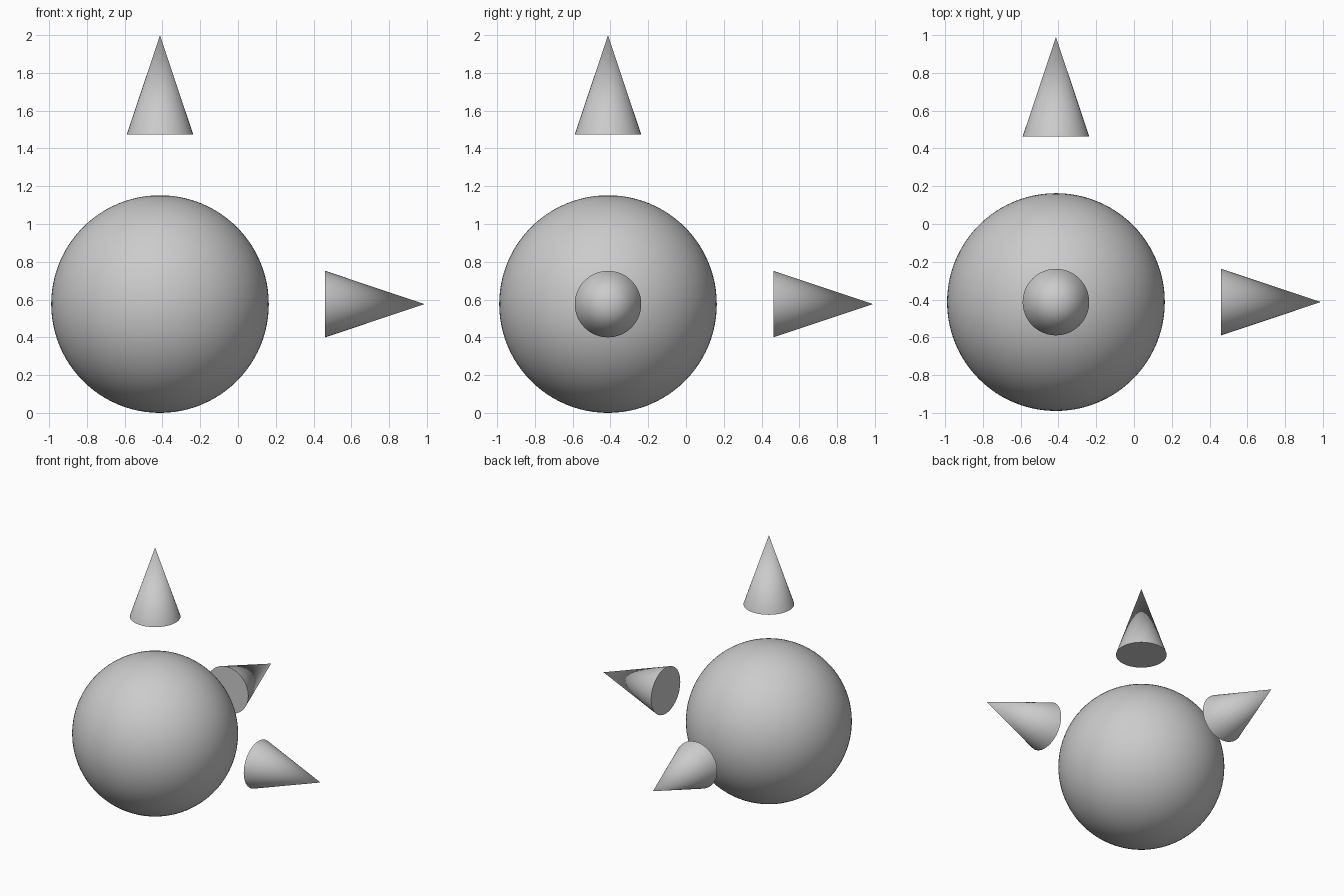
import bpy
from math import pi, radians
from mathutils import Vector

if "Cube" in bpy.data.objects:
    bpy.data.objects.remove(bpy.data.objects["Cube"])

C = Vector((-0.413, -0.413, 0.576))   # ball centre
R = 0.576                             # ball radius
CONE_R, CONE_H = 0.176, 0.527


def finish(name):
    bpy.context.object.name = name
    bpy.ops.object.shade_smooth_by_angle(angle=radians(40))


# Central ball
bpy.ops.mesh.primitive_uv_sphere_add(segments=96, ring_count=48, radius=R, location=C)
finish("ball")

# Three floating cones pointing outward along +x, +y and +z
for name, direction, base, rot in (
    ("cone_right", (1, 0, 0), 0.874, (0, pi / 2, 0)),
    ("cone_back", (0, 1, 0), 0.876, (-pi / 2, 0, 0)),
    ("cone_top", (0, 0, 1), 0.897, (0, 0, 0)),
):
    loc = C + Vector(direction) * (base + CONE_H / 2)
    bpy.ops.mesh.primitive_cone_add(vertices=64, radius1=CONE_R, radius2=0,
                                    depth=CONE_H, location=loc, rotation=rot)
    finish(name)
